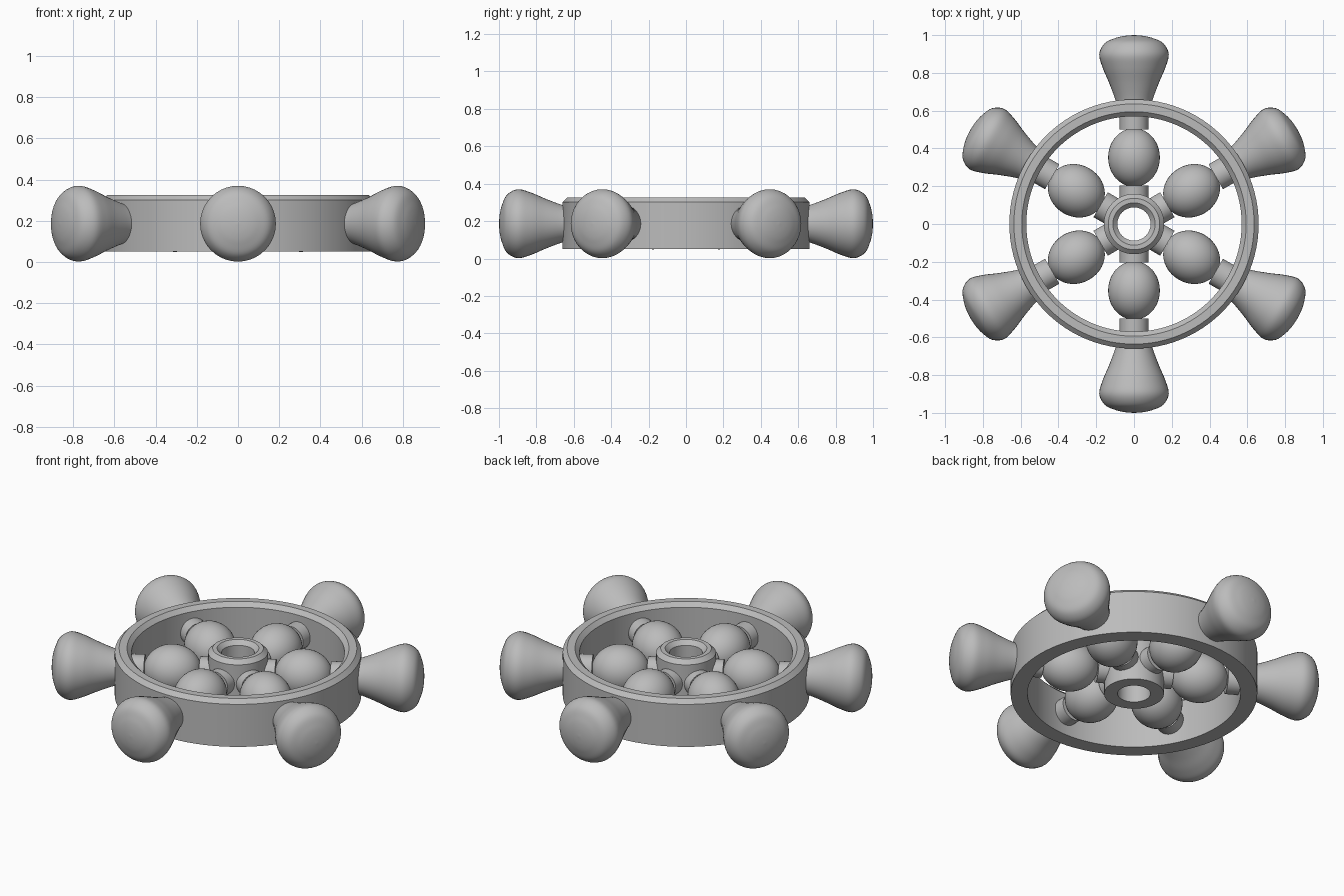
import bpy
import math
from mathutils import Matrix

cube = bpy.data.objects.get("Cube")
if cube:
    bpy.data.objects.remove(cube, do_unlink=True)

MID_Z = 0.186

grey = bpy.data.materials.new("plain_grey")
grey.use_nodes = True
colour = (0.5, 0.5, 0.5, 1)
grey.diffuse_color = colour
grey.node_tree.nodes["Principled BSDF"].inputs["Base Color"].default_value = colour


def lathe(name, profile, steps, closed=False):
    """Revolve (radius, height) points around z; radius 0 makes a pole."""
    verts, rings, faces = [], [], []
    for r, h in profile:
        count = 1 if r == 0 else steps
        rings.append([len(verts) + i % count for i in range(steps)])
        for i in range(count):
            a = 2 * math.pi * i / steps
            verts.append((r * math.cos(a), r * math.sin(a), h))
    pairs = list(zip(rings, rings[1:]))
    if closed:
        pairs.append((rings[-1], rings[0]))
    for low, high in pairs:
        for i in range(steps):
            j = (i + 1) % steps
            quad = [low[i], low[j], high[j], high[i]]
            faces.append(list(dict.fromkeys(quad)))
    mesh = bpy.data.meshes.new(name)
    mesh.from_pydata(verts, [], faces)
    mesh.materials.append(grey)
    obj = bpy.data.objects.new(name, mesh)
    bpy.context.collection.objects.link(obj)
    bpy.ops.object.select_all(action='DESELECT')
    obj.select_set(True)
    bpy.context.view_layer.objects.active = obj
    bpy.ops.object.shade_smooth_by_angle(angle=math.radians(30))
    return obj


def ring(name, inner, outer, low, high, bevel, steps):
    """Ring with a chamfer on both upper edges."""
    return lathe(name, [(inner, low), (outer, low), (outer, high - bevel),
                        (outer - bevel, high), (inner + bevel, high),
                        (inner, high - bevel)], steps, closed=True)


def smooth_profile(points, cuts=5):
    """Catmull-Rom curve through the points."""
    out = []
    for i in range(len(points) - 1):
        a, b, c, d = (points[max(0, min(k, len(points) - 1))] for k in range(i - 1, i + 3))
        for s in range(cuts):
            t = s / cuts
            out.append(tuple(0.5 * (2 * q + (r - p) * t + (2 * p - 5 * q + 4 * r - s_) * t ** 2
                                    + (3 * q - p - 3 * r + s_) * t ** 3)
                             for p, q, r, s_ in zip(a, b, c, d)))
    return out + [points[-1]]


# Rim and hub
ring("rim", 0.57, 0.66, 0.05, 0.325, 0.024, 96)
ring("hub", 0.088, 0.16, 0.05, 0.325, 0.024, 48)

# Spoke parts as profiles along the spoke axis
handle = smooth_profile([(0.09, 0.62), (0.103, 0.67), (0.133, 0.75), (0.167, 0.83),
                         (0.184, 0.9), (0.155, 0.957), (0.1, 0.984), (0.05, 0.996), (0, 1.0)])
bead = [(0.137 * math.sin(math.pi * i / 20), 0.352 - 0.155 * math.cos(math.pi * i / 20))
        for i in range(21)]
bead[0], bead[-1] = (0, bead[0][1]), (0, bead[-1][1])
PARTS = {
    "inner_collar": [(0, 0.13), (0.076, 0.13), (0.076, 0.204), (0, 0.204)],
    "spoke_bead": bead,
    "outer_collar": [(0, 0.5), (0.076, 0.5), (0.076, 0.6), (0, 0.6)],
    "handle": [(0, 0.62)] + handle,
}

# Six spokes around the wheel
for n in range(6):
    place = (Matrix.Translation((0, 0, MID_Z)) @ Matrix.Rotation(n * math.pi / 3, 4, 'Z')
             @ Matrix.Rotation(-math.pi / 2, 4, 'X'))
    for part, profile in PARTS.items():
        lathe(f"{part}_{n + 1}", profile, 40).matrix_world = place
